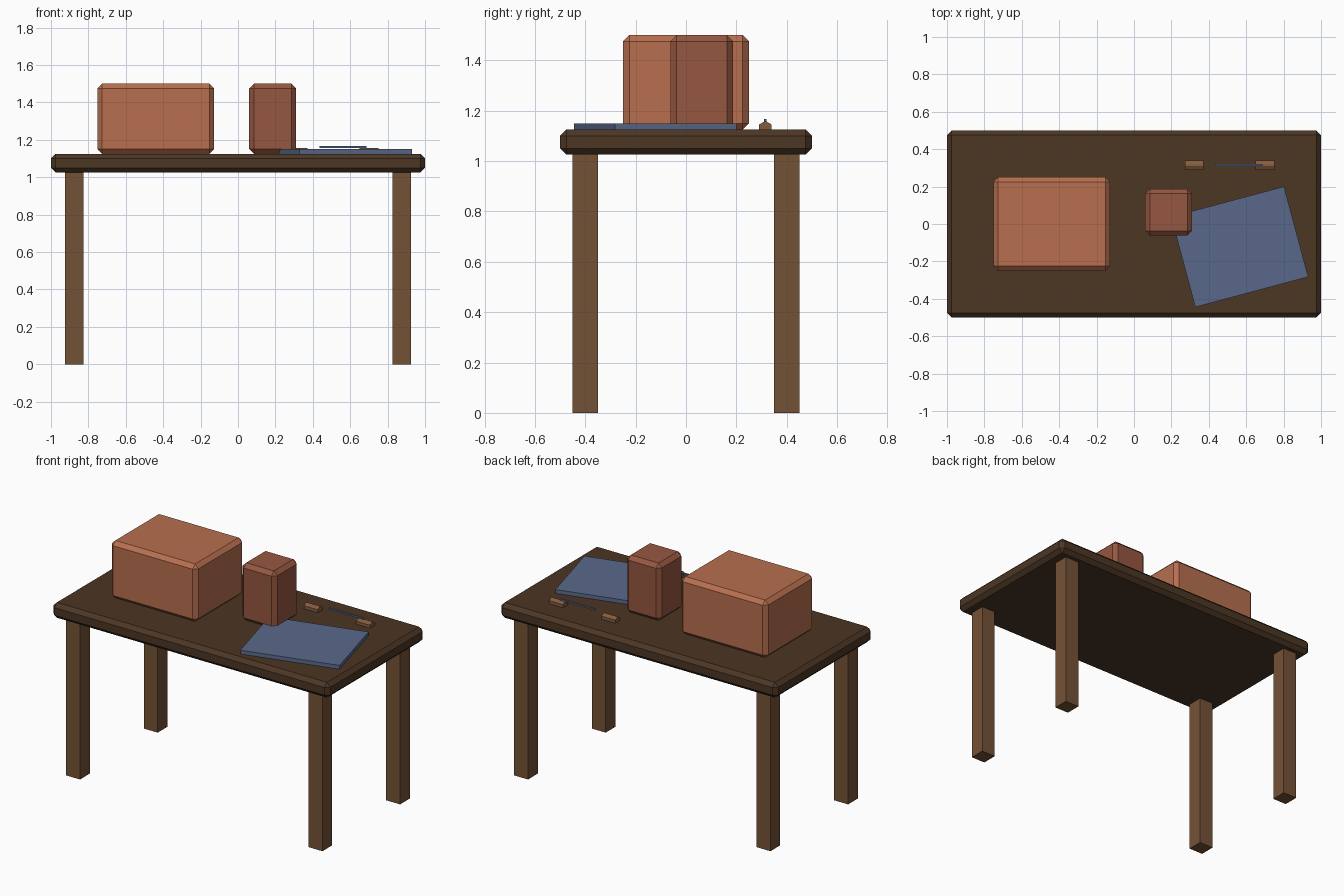
import bpy
import bmesh
from math import radians

cube = bpy.data.objects.get("Cube")
if cube:
    bpy.data.objects.remove(cube, do_unlink=True)


def material(name, rgb):
    """Flat material from display RGB converted to linear."""
    lin = [((c / 255 + 0.055) / 1.055) ** 2.4 for c in rgb] + [1.0]
    mat = bpy.data.materials.new(name)
    mat.use_nodes = True
    mat.diffuse_color = lin
    mat.node_tree.nodes["Principled BSDF"].inputs["Base Color"].default_value = lin
    return mat


dark_wood = material("dark wood", (76, 54, 36))
leg_wood = material("leg wood", (116, 82, 54))
light_wood = material("light wood", (132, 93, 62))
terracotta = material("terracotta", (184, 111, 79))
brown_clay = material("brown clay", (150, 87, 64))
slate_blue = material("slate blue", (90, 105, 138))


def box(name, center, size, mat, bevel=0.0, turn=0.0):
    """Box given by its bottom centre and size, with optional chamfered edges."""
    bm = bmesh.new()
    bmesh.ops.create_cube(bm, size=1)
    for v in bm.verts:
        v.co.x *= size[0]
        v.co.y *= size[1]
        v.co.z = (v.co.z + 0.5) * size[2]
    if bevel:
        bmesh.ops.bevel(bm, geom=bm.edges[:], offset=bevel, segments=1,
                        affect='EDGES', profile=0.5)
    mesh = bpy.data.meshes.new(name)
    bm.to_mesh(mesh)
    bm.free()
    mesh.materials.append(mat)
    obj = bpy.data.objects.new(name, mesh)
    obj.location = center
    obj.rotation_euler.z = radians(turn)
    bpy.context.collection.objects.link(obj)
    return obj


TOP = 1.125      # height of the table surface
CHAMFER = 0.025

# Table
box("table_top", (0, 0, 1.025), (2, 1, 0.1), dark_wood, CHAMFER)
for x, side in ((-1, "right"), (1, "left")):
    for y, end in ((-1, "front"), (1, "back")):
        box(f"{end}_{side}_leg", (x * 0.875, y * 0.4, 0), (0.1, 0.1, 1.03), leg_wood)

# Boxes standing on the table
box("large_box", (-0.44, 0, TOP), (0.625, 0.5, 0.375), terracotta, CHAMFER)
box("small_box", (0.185, 0.0625, TOP), (0.25, 0.25, 0.375), brown_clay, CHAMFER)

# Turned flat pad
box("pad", (0.565, -0.122, TOP), (0.625, 0.5, 0.025), slate_blue, turn=15)

# Rests with a sloped roof profile, extruded along x
HALF_PROFILE = [(0.025, 0), (0.025, 0.02), (0.004, 0.032)]


def rest(name, x):
    outline = HALF_PROFILE + [(-y, z) for y, z in reversed(HALF_PROFILE)]
    bm = bmesh.new()
    face = bm.faces.new([bm.verts.new((-0.05, y, z)) for y, z in outline])
    new = bmesh.ops.extrude_face_region(bm, geom=[face])["geom"]
    bmesh.ops.translate(bm, vec=(0.1, 0, 0),
                        verts=[g for g in new if isinstance(g, bmesh.types.BMVert)])
    bmesh.ops.recalc_face_normals(bm, faces=bm.faces[:])
    mesh = bpy.data.meshes.new(name)
    bm.to_mesh(mesh)
    bm.free()
    mesh.materials.append(light_wood)
    obj = bpy.data.objects.new(name, mesh)
    obj.location = (x, 0.315, TOP)
    bpy.context.collection.objects.link(obj)


rest("right_rest", 0.322)
rest("left_rest", 0.7)

# Thin stick above the rests
box("stick", (0.562, 0.315, TOP + 0.032), (0.25, 0.01, 0.01), slate_blue)
